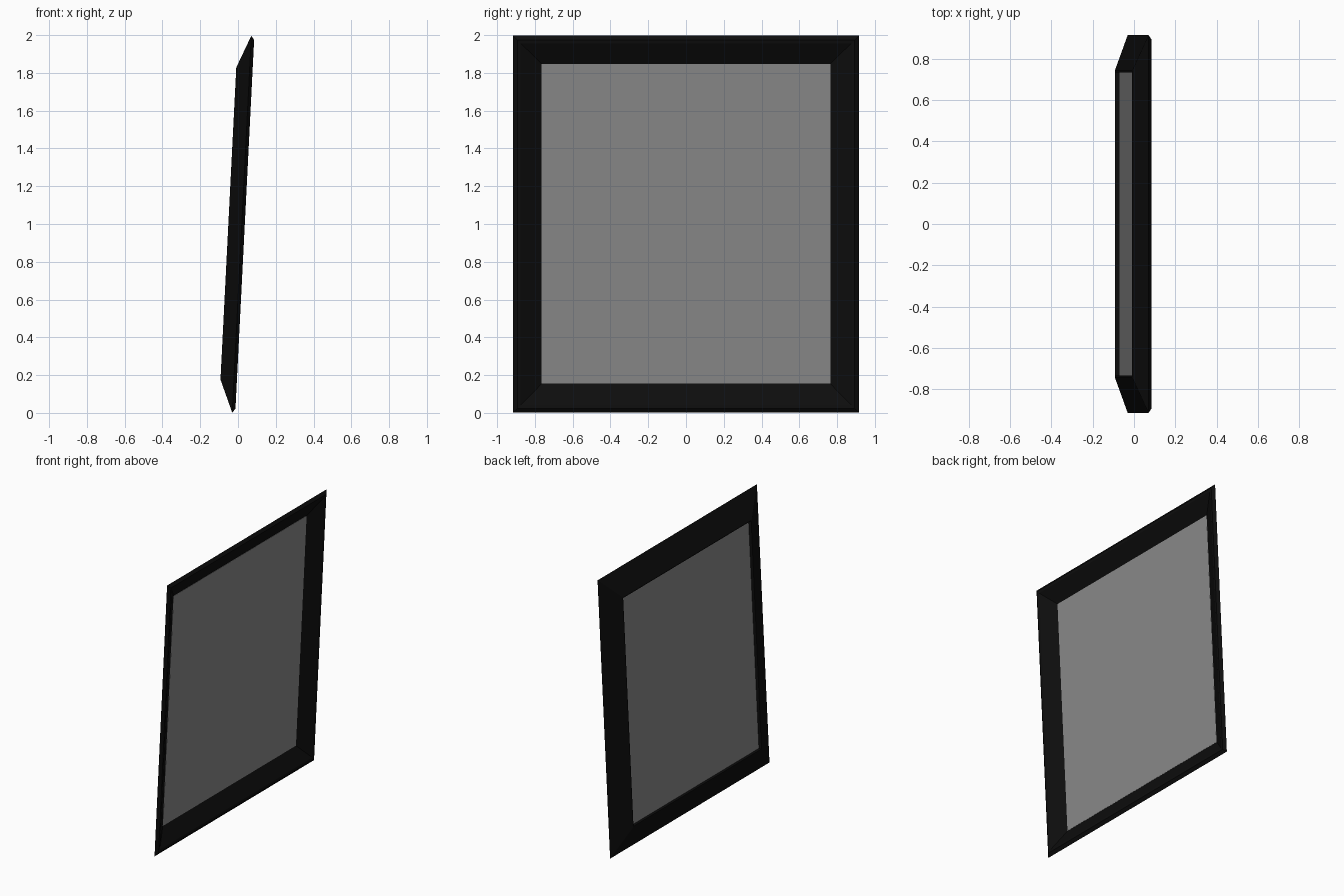
import bpy, bmesh, math
from mathutils import Matrix

if "Cube" in bpy.data.objects:
    bpy.data.objects.remove(bpy.data.objects["Cube"])

TILT = math.radians(2.9)
HY, HV = 0.915, 0.999          # half width, half height of the leaning frame
PLACE = Matrix.Translation((0, 0, 1.0)) @ Matrix.Rotation(TILT, 4, 'Y')


def finish(name, bm, color):
    bmesh.ops.recalc_face_normals(bm, faces=bm.faces)
    bm.transform(PLACE)
    mesh = bpy.data.meshes.new(name)
    bm.to_mesh(mesh)
    bm.free()
    obj = bpy.data.objects.new(name, mesh)
    bpy.context.collection.objects.link(obj)
    mat = bpy.data.materials.new(name + "_finish")
    mat.diffuse_color = color
    mat.use_nodes = True
    mat.node_tree.nodes["Principled BSDF"].inputs["Base Color"].default_value = mat.diffuse_color
    mesh.materials.append(mat)
    return obj


# Frame: cross-section (inset from the outer edge, depth) swept round the rectangle
profile = [(0.0, 0.02), (0.022, 0.036), (0.04, 0.033), (0.152, -0.028),
           (0.18, -0.028), (0.18, -0.051), (0.172, -0.051)]
bm = bmesh.new()
rings = [[bm.verts.new((u, sy * (HY - d), sz * (HV - d))) for d, u in profile]
         for sy, sz in ((-1, -1), (1, -1), (1, 1), (-1, 1))]
n = len(profile)
for i in range(4):
    a, b = rings[i], rings[(i + 1) % 4]
    for j in range(n):
        k = (j + 1) % n
        bm.faces.new((a[j], a[k], b[k], b[j]))
finish("frame", bm, (0.004, 0.004, 0.004, 1))

# Thin panel resting on the inner ledge of the frame
bm = bmesh.new()
bmesh.ops.create_cube(bm, size=1, matrix=Matrix.Translation((-0.028, 0, 0))
                      @ Matrix.Diagonal((0.004, 2 * (HY - 0.151), 2 * (HV - 0.151), 1)))
finish("panel", bm, (0.25, 0.25, 0.25, 1))
